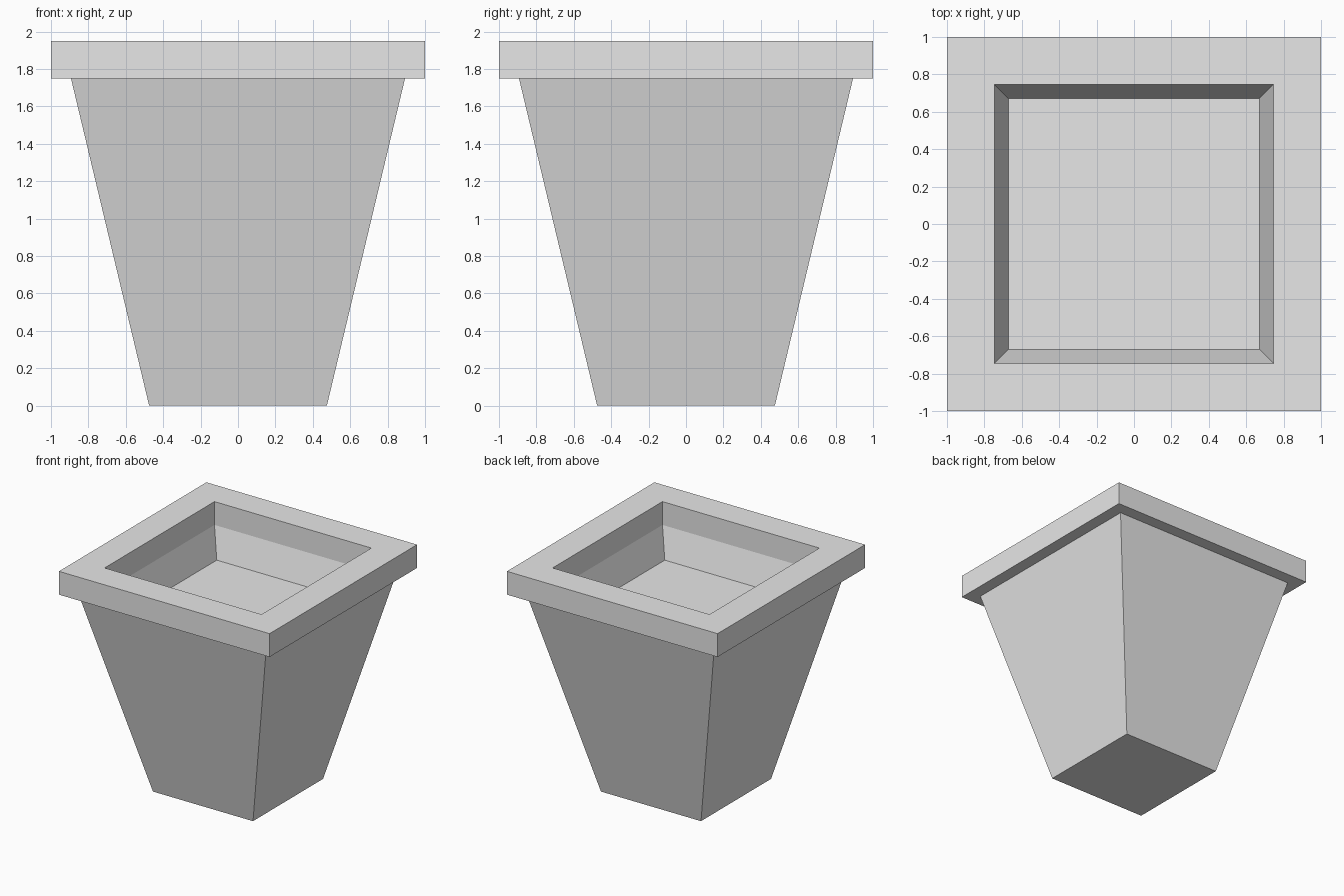
import bpy
import bmesh

cube = bpy.data.objects.get("Cube")
if cube:
    bpy.data.objects.remove(cube)

grey = bpy.data.materials.new("light_grey")
grey.use_nodes = True
colour = (0.8, 0.8, 0.8, 1)
grey.diffuse_color = colour
grey.node_tree.nodes["Principled BSDF"].inputs["Base Color"].default_value = colour


def square_loft(name, profile):
    """Join square rings, given as (half width, height), and cap both ends."""
    bm = bmesh.new()
    corners = ((-1, -1), (1, -1), (1, 1), (-1, 1))
    rings = [[bm.verts.new((x * r, y * r, z)) for x, y in corners]
             for r, z in profile]
    for low, high in zip(rings, rings[1:]):
        for i in range(4):
            j = (i + 1) % 4
            bm.faces.new((low[i], low[j], high[j], high[i]))
    bm.faces.new(rings[0][::-1])
    bm.faces.new(rings[-1])
    mesh = bpy.data.meshes.new(name)
    bm.to_mesh(mesh)
    bm.free()
    mesh.materials.append(grey)
    obj = bpy.data.objects.new(name, mesh)
    bpy.context.collection.objects.link(obj)
    return obj


# Tapered body, overhanging rim, inner wall and recessed floor
square_loft("square_planter", [
    (0.475, 0), (0.893, 1.75),
    (1, 1.75), (1, 1.95),
    (0.745, 1.95), (0.745, 1.75),
    (0.672, 1.495),
])
